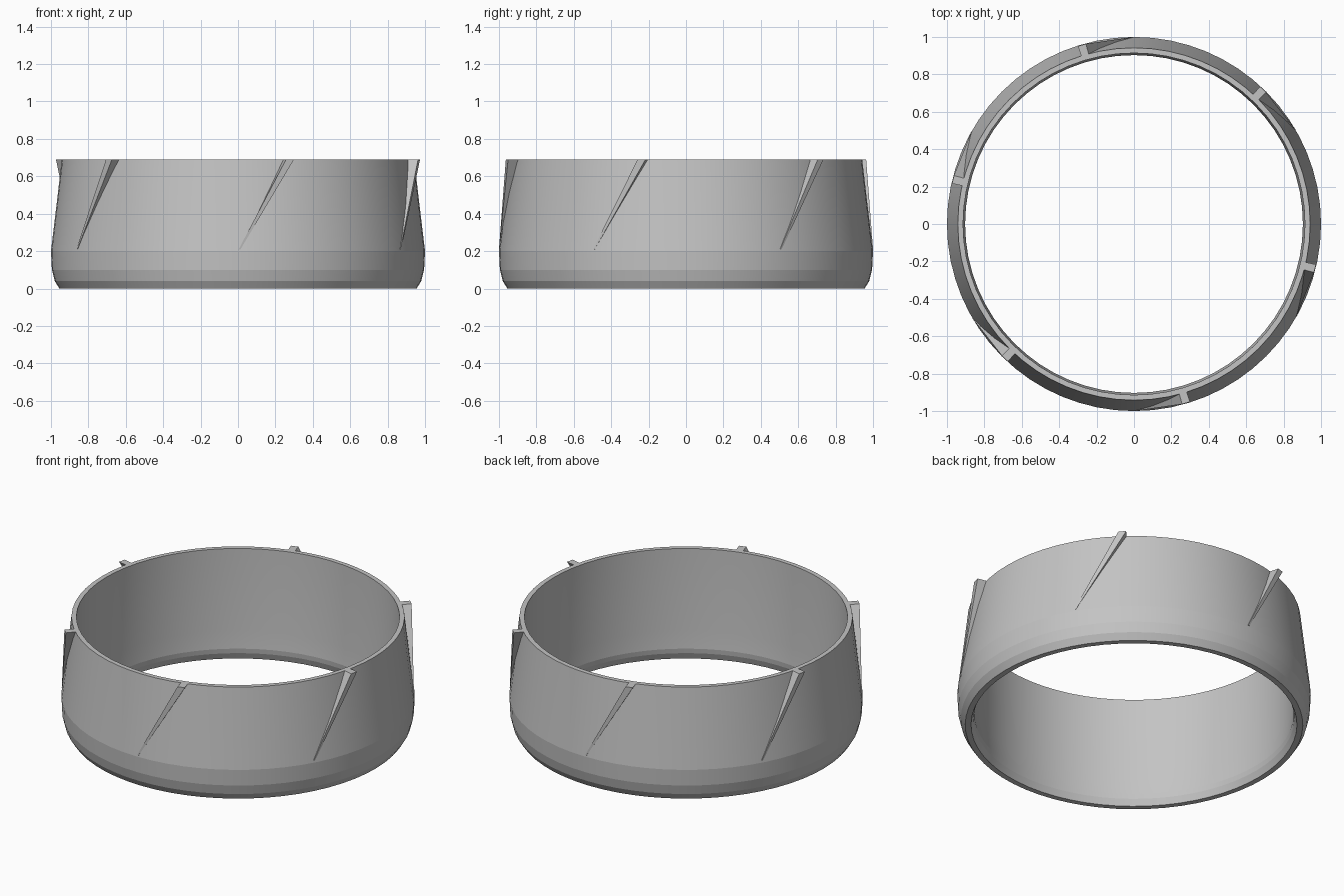
import bpy, bmesh, math

cube = bpy.data.objects.get("Cube")
if cube:
    bpy.data.objects.remove(cube)

grey = bpy.data.materials.new("plain_grey")
grey.use_nodes = True
colour = (0.55, 0.55, 0.55, 1)
grey.diffuse_color = colour
grey.node_tree.nodes["Principled BSDF"].inputs["Base Color"].default_value = colour

HEIGHT = 0.69
SEGMENTS = 64
RIBS = 6


def make_object(name, bm, smooth):
    bmesh.ops.recalc_face_normals(bm, faces=bm.faces)
    mesh = bpy.data.meshes.new(name)
    bm.to_mesh(mesh)
    bm.free()
    mesh.materials.append(grey)
    obj = bpy.data.objects.new(name, mesh)
    bpy.context.collection.objects.link(obj)
    if smooth:
        bpy.ops.object.select_all(action="DESELECT")
        obj.select_set(True)
        bpy.context.view_layer.objects.active = obj
        bpy.ops.object.shade_smooth_by_angle(angle=math.radians(6))
    return obj


def polar(radius, angle, z):
    return (radius * math.cos(angle), radius * math.sin(angle), z)


# Ring wall: closed section of (radius, height), outside up and inside down
section = [(0.955, 0), (0.98, 0.04), (0.995, 0.1), (1.0, 0.2),
           (0.97, 0.45), (0.942, HEIGHT), (0.914, HEIGHT), (0.911, 0.18),
           (0.903, 0.07), (0.907, 0.04), (0.922, 0)]
bm = bmesh.new()
loops = [[bm.verts.new(polar(r, math.tau * i / SEGMENTS, z)) for r, z in section]
         for i in range(SEGMENTS)]
for i in range(SEGMENTS):
    a, b = loops[i], loops[(i + 1) % SEGMENTS]
    for j in range(len(section)):
        k = (j + 1) % len(section)
        bm.faces.new((a[j], b[j], b[k], a[k]))
make_object("ring_wall", bm, True)

# Slanted ribs: each grows from a point low on the wall to a square top
for n in range(RIBS):
    start = math.radians(-89.5 + 360 / RIBS * n)
    ends = [(start, 0.005, 0.97, 1.0, 0.21),
            (start + math.radians(15.7), 0.022, 0.925, 0.997, HEIGHT)]
    bm = bmesh.new()
    low, high = [[bm.verts.new(polar(r, angle + side * half, z))
                  for r, side in ((inner, -1), (outer, -1), (outer, 1), (inner, 1))]
                 for angle, half, inner, outer, z in ends]
    bm.faces.new(low)
    bm.faces.new(high)
    for j in range(4):
        k = (j + 1) % 4
        bm.faces.new((low[j], low[k], high[k], high[j]))
    make_object(f"slanted_rib_{n + 1}", bm, False)
